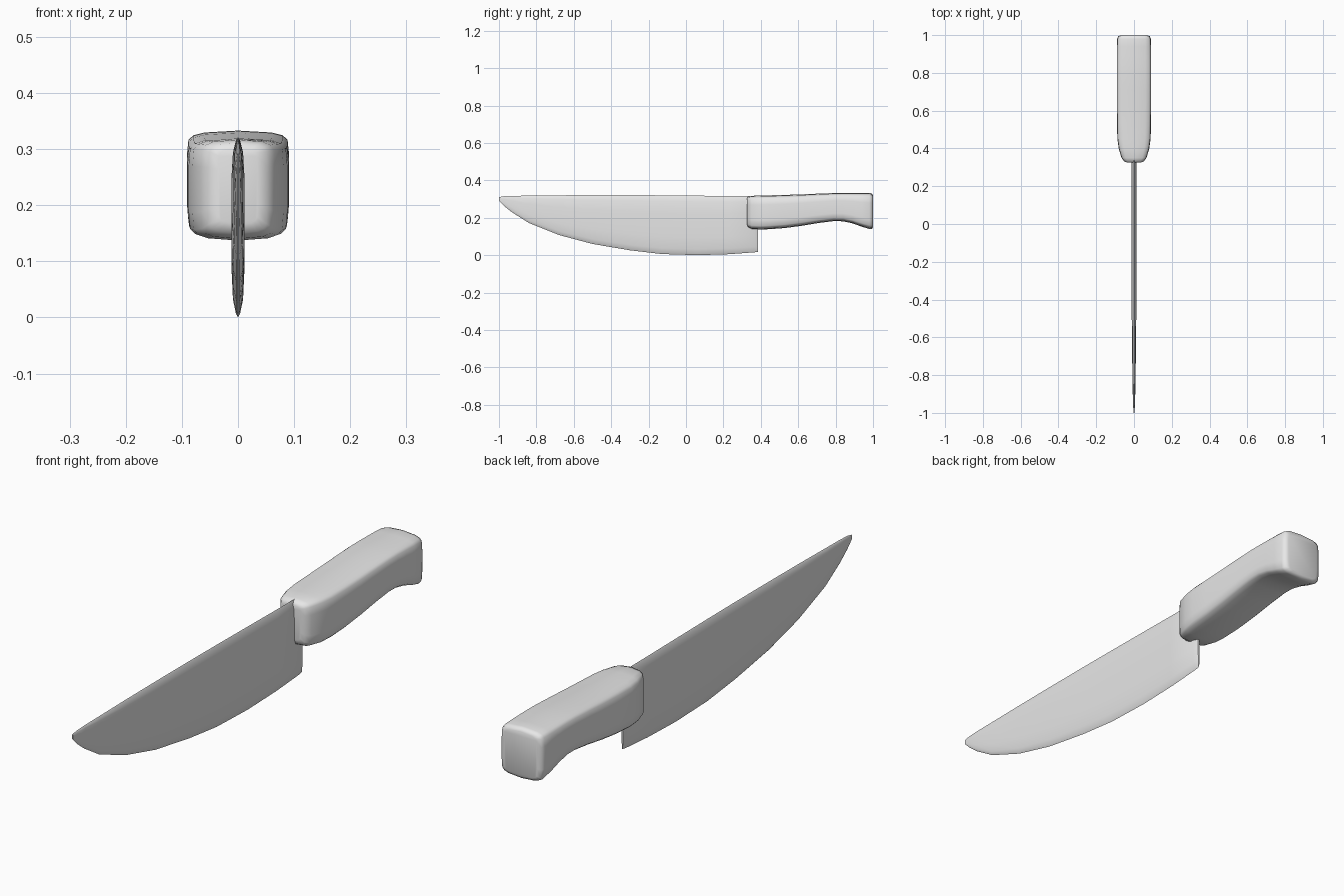
import bpy
import bmesh

cube = bpy.data.objects.get("Cube")
if cube:
    bpy.data.objects.remove(cube, do_unlink=True)

grey = bpy.data.materials.new("plain grey")
grey.use_nodes = True
colour = (0.8, 0.8, 0.8, 1)
grey.diffuse_color = colour
grey.node_tree.nodes["Principled BSDF"].inputs["Base Color"].default_value = colour


def loft(name, stations, quarter, angle):
    """Skin a mirrored cross-section along y; station = (y, bottom, top, half width)."""
    # Full ring made from one quarter of the section, listed from top centre to side
    right = quarter + [(x, -z) for x, z in reversed(quarter)]
    ring = right + [(-x, z) for x, z in reversed(right[1:-1])]
    bm = bmesh.new()
    rows = []
    for y, low, high, half in stations:
        mid, tall = (high + low) / 2, (high - low) / 2
        rows.append([bm.verts.new((x * half, y, mid + z * tall)) for x, z in ring])
    n = len(ring)
    for a, b in zip(rows, rows[1:]):
        for i in range(n):
            j = (i + 1) % n
            bm.faces.new((a[i], a[j], b[j], b[i]))
    bm.faces.new(rows[0])
    bm.faces.new(rows[-1])
    bmesh.ops.recalc_face_normals(bm, faces=bm.faces[:])
    mesh = bpy.data.meshes.new(name)
    bm.to_mesh(mesh)
    bm.free()
    mesh.materials.append(grey)
    obj = bpy.data.objects.new(name, mesh)
    bpy.context.collection.objects.link(obj)
    bpy.ops.object.select_all(action='DESELECT')
    obj.select_set(True)
    bpy.context.view_layer.objects.active = obj
    bpy.ops.object.shade_smooth_by_angle(angle=angle)
    return obj


# Blade: thin lens section, straight spine and curved cutting edge
blade_section = [(0, 1), (0.3, 0.96), (0.75, 0.8), (1, 0.4)]
blade = [
    (-1.0, 0.29, 0.31, 0.002), (-0.975, 0.265, 0.315, 0.004),
    (-0.93, 0.229, 0.317, 0.006), (-0.84, 0.172, 0.318, 0.008),
    (-0.68, 0.108, 0.32, 0.01), (-0.5, 0.06, 0.321, 0.012),
    (-0.3, 0.026, 0.321, 0.012), (-0.13, 0.006, 0.32, 0.012),
    (0.06, 0, 0.318, 0.012), (0.23, 0.005, 0.316, 0.012),
    (0.365, 0.015, 0.315, 0.012), (0.385, 0.018, 0.314, 0.004),
]
loft("blade", blade, blade_section, 0.6)

# Handle: softly rounded grip with a flared butt
handle_section = [(0, 1), (0.66, 0.955), (0.87, 0.89), (0.97, 0.79), (1, 0.45)]
handle = [
    (0.325, 0.165, 0.302, 0.035), (0.331, 0.15, 0.312, 0.052),
    (0.35, 0.14, 0.317, 0.066), (0.4, 0.137, 0.319, 0.081),
    (0.45, 0.139, 0.32, 0.088), (0.53, 0.145, 0.322, 0.09),
    (0.62, 0.157, 0.325, 0.091), (0.71, 0.172, 0.329, 0.091),
    (0.79, 0.182, 0.332, 0.091), (0.84, 0.181, 0.333, 0.091),
    (0.89, 0.17, 0.333, 0.091), (0.94, 0.152, 0.333, 0.091),
    (0.98, 0.14, 0.333, 0.089), (0.994, 0.141, 0.33, 0.084),
    (1.0, 0.15, 0.32, 0.07),
]
loft("handle", handle, handle_section, 1.1)
